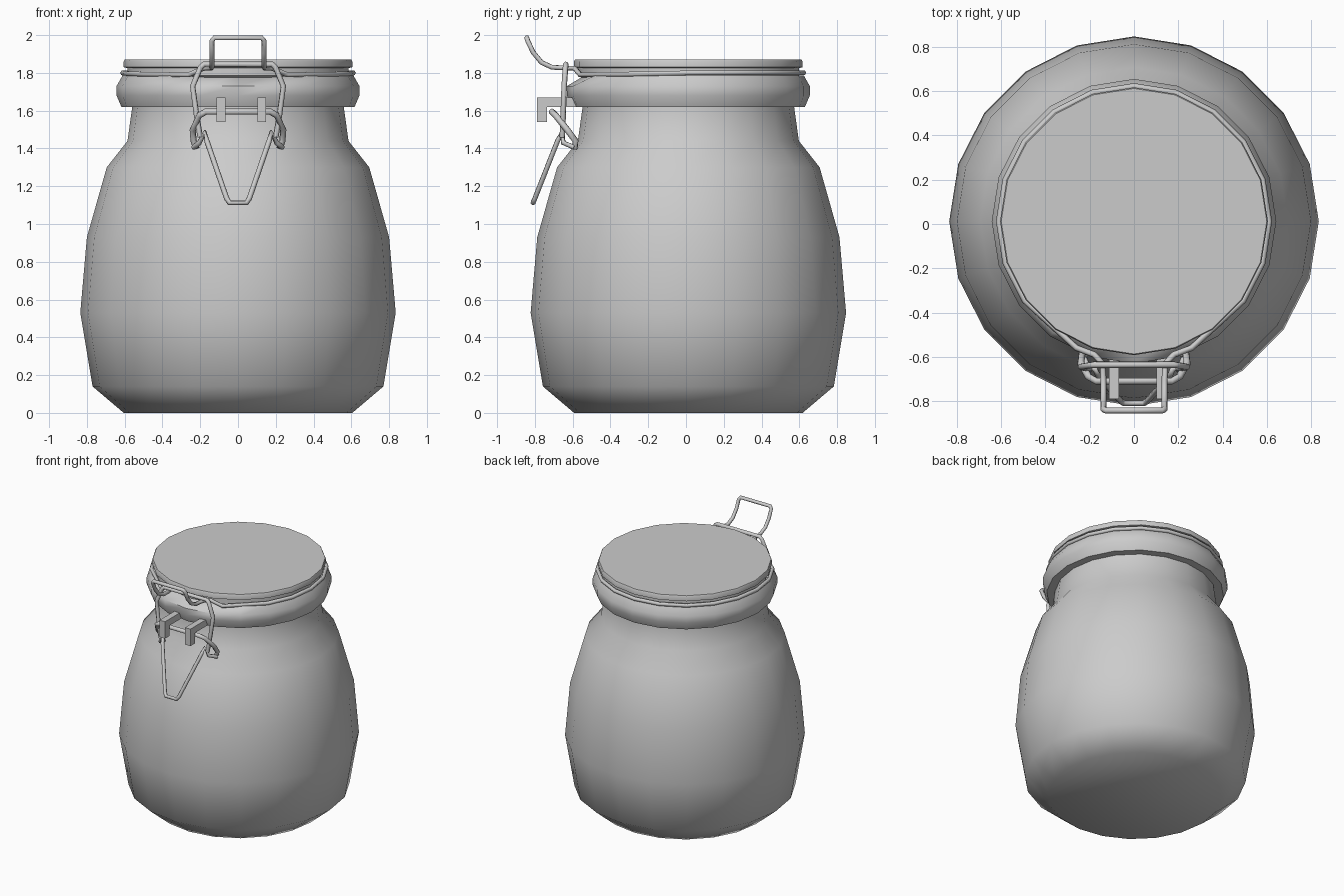
import bpy, bmesh
from math import sin, cos, pi, radians

if "Cube" in bpy.data.objects:
    bpy.data.objects.remove(bpy.data.objects["Cube"])

CY = 0.0125   # centre of the turned parts
SIDES = 20


def finish(name, bm, angle=35):
    bmesh.ops.recalc_face_normals(bm, faces=bm.faces)
    me = bpy.data.meshes.new(name)
    bm.to_mesh(me)
    bm.free()
    ob = bpy.data.objects.new(name, me)
    bpy.context.collection.objects.link(ob)
    bpy.ops.object.select_all(action='DESELECT')
    ob.select_set(True)
    bpy.context.view_layer.objects.active = ob
    bpy.ops.object.shade_smooth_by_angle(angle=radians(angle))
    return ob


def lathe(name, profile, closed=False, angle=35, tweak=None):
    """Turn an (r, z) profile; open profiles get end caps."""
    bm = bmesh.new()
    rings = []
    for r, z in profile:
        rings.append([bm.verts.new((r * sin(2 * pi * i / SIDES),
                                    CY - r * cos(2 * pi * i / SIDES), z))
                      for i in range(SIDES)])
    pairs = list(zip(rings, rings[1:]))
    if closed:
        pairs.append((rings[-1], rings[0]))
    else:
        bm.faces.new(rings[0])
        bm.faces.new(rings[-1])
    for a, b in pairs:
        for i in range(SIDES):
            j = (i + 1) % SIDES
            bm.faces.new((a[i], a[j], b[j], b[i]))
    if tweak:
        tweak(rings)
    return finish(name, bm, angle)


def wire(name, half, radius=0.014, cyclic=False):
    """Bent wire from a right-hand half path, mirrored across x = 0."""
    pts = list(half) + [(-x, y, z) for x, y, z in reversed(half)]
    cu = bpy.data.curves.new(name, 'CURVE')
    cu.dimensions = '3D'
    cu.bevel_depth = radius
    cu.bevel_resolution = 1
    cu.use_fill_caps = True
    sp = cu.splines.new('POLY')
    sp.points.add(len(pts) - 1)
    for p, co in zip(sp.points, pts):
        p.co = (*co, 1)
    sp.use_cyclic_u = cyclic
    sp.use_smooth = True
    ob = bpy.data.objects.new(name, cu)
    bpy.context.collection.objects.link(ob)
    return ob


# Jar body with rounded belly and narrow neck
lathe("jar_body", [(0.605, 0), (0.77, 0.14), (0.835, 0.53), (0.80, 0.93),
                   (0.695, 1.30), (0.585, 1.44), (0.56, 1.62), (0.56, 1.74)], angle=60)


# Collar, scooped at the front under the latch
def scoop(rings):
    for i, d in ((0, 0.07), (1, 0.05), (-1, 0.05)):
        for ring in rings[3:5]:
            ring[i].co.y += d


lathe("collar", [(0.54, 1.62), (0.617, 1.62), (0.643, 1.68), (0.643, 1.73),
                 (0.612, 1.785), (0.54, 1.785)], closed=True, angle=50,
      tweak=lambda r: [setattr(r[4][i].co, 'y', r[4][i].co.y + 0.06) for i in (-1, 0, 1)])

# Lid: plug in the gap and a flat disc on top
lathe("lid", [(0.53, 1.76), (0.585, 1.785), (0.585, 1.825), (0.605, 1.83),
              (0.605, 1.86), (0.60, 1.87)], angle=30)

# Ring wire around the lid, rising at the front into the upright handle
ring = [(0.61 * sin(a), CY - 0.61 * cos(a), 1.80 - 0.012 * max(0, cos(a)))
        for a in (2 * pi * i / SIDES for i in range(2, 10))]
back = [(0, CY + 0.61, 1.80)]
handle = [(0.125, -0.843, 1.986), (0.138, -0.838, 1.97), (0.138, -0.81, 1.91),
          (0.138, -0.765, 1.855), (0.138, -0.71, 1.83), (0.142, -0.63, 1.825),
          (0.18, -0.59, 1.825), (0.26, -0.56, 1.79)]
wire("lid_ring_and_handle", handle + ring[1:] + back, cyclic=True)

# Main bail hanging from the lid wire
wire("bail", [(0.20, -0.655, 1.46), (0.22, -0.65, 1.58), (0.24, -0.645, 1.73),
              (0.198, -0.638, 1.83), (0.18, -0.636, 1.846)][::1], 0.015)

# Pivot bar with hooked ends
wire("pivot_bar", [(0.22, -0.59, 1.40), (0.235, -0.585, 1.44), (0.24, -0.63, 1.50),
                   (0.205, -0.69, 1.575), (0.17, -0.71, 1.595)], 0.017)

# Tapered pull lever
wire("pull_lever", [(0.235, -0.59, 1.405), (0.205, -0.65, 1.43), (0.175, -0.655, 1.485),
                    (0.165, -0.68, 1.44), (0.06, -0.80, 1.135), (0.045, -0.81, 1.112)], 0.014)

# Two hooks fixed to the collar, holding the pivot bar
hook = [(-0.57, 1.67), (-0.79, 1.67), (-0.79, 1.54), (-0.735, 1.54),
        (-0.735, 1.62), (-0.57, 1.62)]
for name, x in (("hook_left", -0.09), ("hook_right", 0.125)):
    bm = bmesh.new()
    f = bm.faces.new([bm.verts.new((x - 0.023, y, z)) for y, z in hook])
    ext = bmesh.ops.extrude_face_region(bm, geom=[f])
    bmesh.ops.translate(bm, vec=(0.046, 0, 0),
                        verts=[v for v in ext["geom"] if isinstance(v, bmesh.types.BMVert)])
    finish(name, bm)
